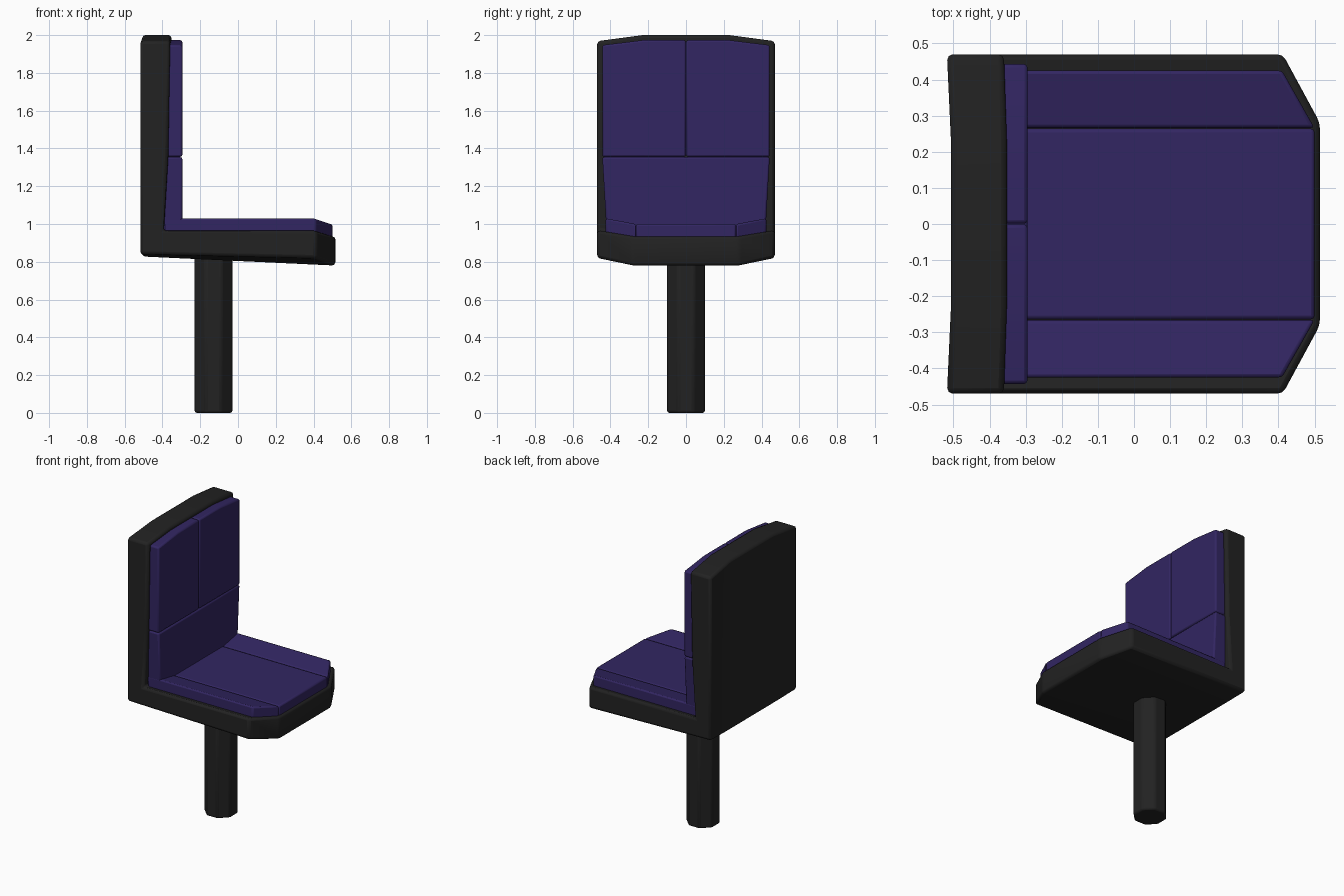
import bpy, bmesh, math

if "Cube" in bpy.data.objects:
    bpy.data.objects.remove(bpy.data.objects["Cube"])


def material(name, rgb):
    m = bpy.data.materials.new(name)
    m.diffuse_color = (*rgb, 1)
    m.use_nodes = True
    m.node_tree.nodes["Principled BSDF"].inputs["Base Color"].default_value = m.diffuse_color
    return m


black = material("black shell", (0.016, 0.016, 0.016))
purple = material("purple upholstery", (0.032, 0.019, 0.122))


def mirrored(section):
    return [(x, -y, z) for x, y, z in section]


def loft(name, sections, mat, bevel):
    """Solid through equal-length sections, with softened edges."""
    bm = bmesh.new()
    rings = [[bm.verts.new(p) for p in s] for s in sections]
    n = len(rings[0])
    for a, b in zip(rings, rings[1:]):
        for i in range(n):
            j = (i + 1) % n
            bm.faces.new((a[i], a[j], b[j], b[i]))
    bm.faces.new(rings[0])
    bm.faces.new(rings[-1])
    bmesh.ops.recalc_face_normals(bm, faces=bm.faces)
    me = bpy.data.meshes.new(name)
    bm.to_mesh(me)
    bm.free()
    me.materials.append(mat)
    ob = bpy.data.objects.new(name, me)
    bpy.context.collection.objects.link(ob)
    mod = ob.modifiers.new("soft edges", 'BEVEL')
    mod.width = bevel
    mod.segments = 2
    mod.limit_method = 'ANGLE'
    mod.angle_limit = math.radians(25)
    bpy.ops.object.select_all(action='DESELECT')
    bpy.context.view_layer.objects.active = ob
    ob.select_set(True)
    bpy.ops.object.shade_smooth_by_angle(angle=math.radians(30))
    return ob


# L-shaped shell: outer and inner side profiles
outer = [(-0.518, 0.47, 0.84), (0.412, 0.47, 0.82), (0.412, 0.47, 0.967),
         (-0.395, 0.47, 0.967), (-0.37, 0.47, 1.36), (-0.36, 0.47, 1.968),
         (-0.518, 0.47, 1.968)]
inner = [(-0.507, 0.28, 0.828), (0.515, 0.28, 0.78), (0.515, 0.28, 0.935),
         (-0.385, 0.28, 0.935), (-0.362, 0.24, 1.36), (-0.352, 0.23, 2.0),
         (-0.507, 0.23, 2.0)]
loft("shell", [outer, inner, mirrored(inner), mirrored(outer)], black, 0.016)

# Pedestal: octagonal post
r = 0.1 / math.cos(math.pi / 8)
octagon = [math.pi / 8 + k * math.pi / 4 for k in range(8)]
loft("pedestal", [[(-0.13 + r * math.cos(a), r * math.sin(a), z) for a in octagon]
                  for z in (0.0, 0.85)], black, 0.012)

# Seat cushions: centre pad and two raised side bolsters
pad = [(-0.36, 0.264, 0.9), (0.5, 0.264, 0.9), (0.5, 0.264, 1.0), (-0.36, 0.264, 1.0)]
loft("seat_centre_pad", [pad, mirrored(pad)], purple, 0.01)
bolster_in = [(x, 0.266, z) for x, _, z in pad]
bolster_out = [(-0.39, 0.425, 0.93), (0.41, 0.425, 0.93),
               (0.41, 0.425, 1.03), (-0.39, 0.425, 1.03)]
for side, f in (("left", list), ("right", mirrored)):
    loft(side + "_seat_bolster", [f(bolster_in), f(bolster_out)], purple, 0.01)

# Lower back cushion: tapers towards the seat
low = [(-0.43, 0.42, 0.95), (-0.295, 0.42, 0.95), (-0.295, 0.443, 1.354), (-0.40, 0.443, 1.354)]
loft("lower_back_cushion", [low, mirrored(low)], purple, 0.01)


# Upper back cushions: two panels with a sloping top
def panel(y, top):
    return [(-0.40, y, 1.356), (-0.295, y, 1.356), (-0.295, y, top), (-0.40, y, top)]


halves = [panel(0.001, 1.973), panel(0.23, 1.973), panel(0.443, 1.947)]
for side, f in (("left", list), ("right", mirrored)):
    loft(side + "_upper_back_cushion", [f(s) for s in halves], purple, 0.01)
